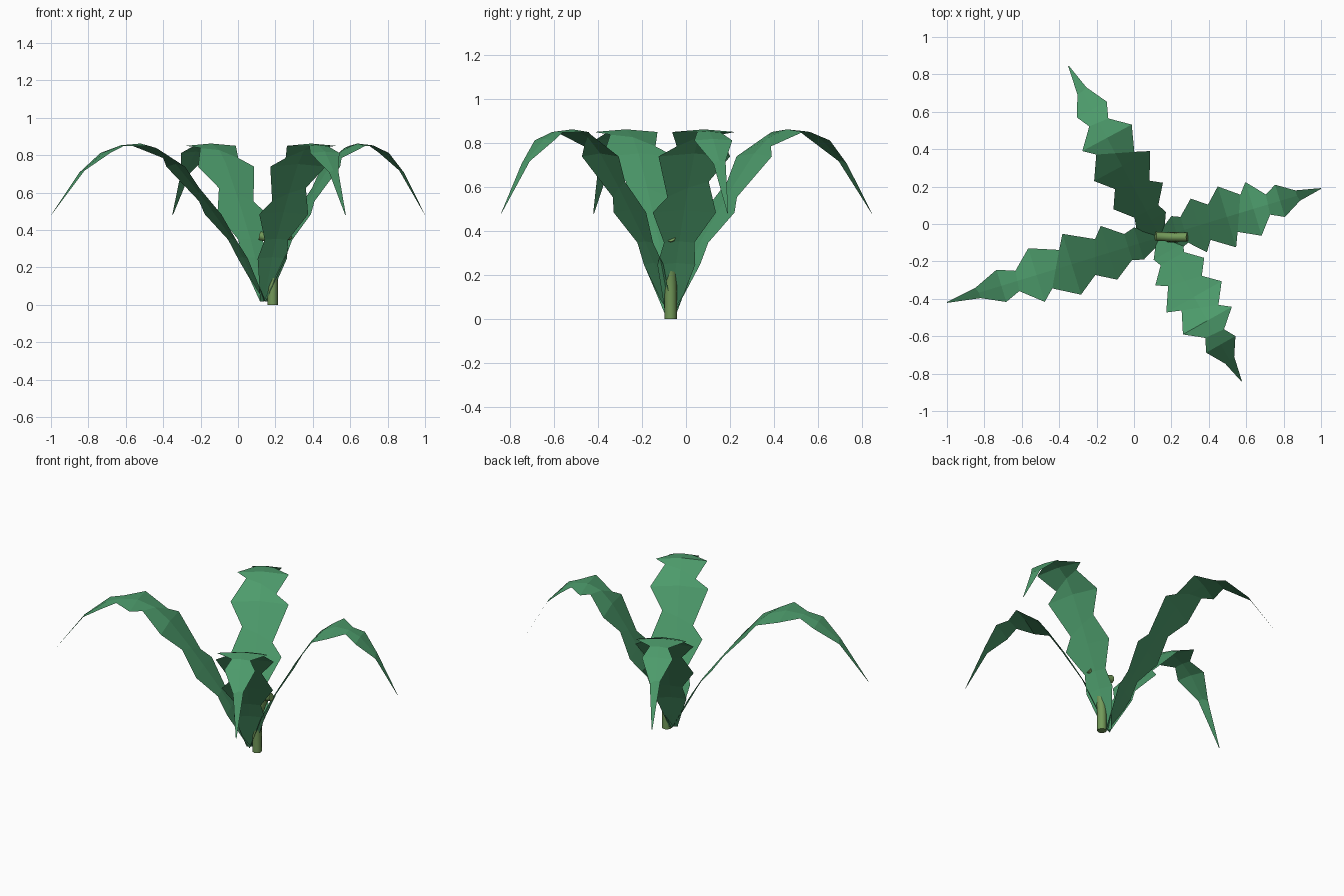
import bpy, math
from mathutils import Vector

if "Cube" in bpy.data.objects:
    bpy.data.objects.remove(bpy.data.objects["Cube"])


def material(name, rgb):
    m = bpy.data.materials.new(name)
    m.diffuse_color = (*rgb, 1)
    m.use_nodes = True
    m.node_tree.nodes["Principled BSDF"].inputs["Base Color"].default_value = m.diffuse_color
    return m


leaf_green = material("leaf green", (0.074, 0.33, 0.148))
stem_green = material("stem olive green", (0.17, 0.32, 0.10))

# Arch of a leaf: share of its reach, height
ARCH = [(0, .02), (.06, .16), (.123, .31), (.21, .45), (.3, .59), (.386, .72), (.474, .82),
        (.56, .86), (.605, .866), (.69, .85), (.78, .80), (.868, .70), (1, .48)]

# Jagged outline: position of left edge, midrib, right edge, half width
OUTLINE = [(0, 0, 0, .025), (.04, .04, .04, .05), (.10, .10, .10, .09), (.15, .15, .15, .072),
           (.24, .24, .24, .15), (.328, .305, .282, .092), (.415, .415, .415, .17),
           (.53, .49, .45, .093), (.58, .58, .58, .15), (.675, .67, .665, .055),
           (.745, .745, .745, .09), (.85, .85, .86, .03), (1, 1, 1, .002)]


def height(t):
    for (a, za), (b, zb) in zip(ARCH, ARCH[1:]):
        if t <= b:
            return za + (zb - za) * (t - a) / (b - a)
    return ARCH[-1][1]


def leaf(name, tip, base=(.14, -.07)):
    base, tip = Vector(base), Vector(tip)
    along = tip - base
    d = along.normalized()
    right = Vector((d.y, -d.x))
    verts, faces = [], []
    for tl, tm, tr, w in OUTLINE:
        for t, side in ((tl, -1), (tm, 0), (tr, 1)):
            p = base + along * t + right * side * w
            droop = .08 * w * abs(side)
            verts.append((p.x, p.y, height(t) - droop))
    for i in range(len(OUTLINE) - 1):
        for j in range(2):
            a = i * 3 + j
            faces.append((a, a + 1, a + 4, a + 3))
    me = bpy.data.meshes.new(name)
    me.from_pydata(verts, [], faces)
    me.materials.append(leaf_green)
    ob = bpy.data.objects.new(name, me)
    bpy.context.collection.objects.link(ob)
    # faces look upward
    me.flip_normals() if me.polygons[8].normal.z < 0 else None


def tube(name, points, radius):
    cu = bpy.data.curves.new(name, 'CURVE')
    cu.dimensions = '3D'
    cu.bevel_depth = radius
    cu.bevel_resolution = 2
    cu.use_fill_caps = True
    sp = cu.splines.new('POLY')
    sp.points.add(len(points) - 1)
    for p, co in zip(sp.points, points):
        p.co = (*co, 1)
    cu.materials.append(stem_green)
    ob = bpy.data.objects.new(name, cu)
    bpy.context.collection.objects.link(ob)


# Four arching leaves
leaf("left_leaf", (-1.0, -.42))
leaf("right_leaf", (1.0, .19))
leaf("back_leaf", (-.35, .845))
leaf("front_leaf", (.575, -.84))

# Stem and its short bent twig
tube("stem", [(.185, -.07, 0), (.185, -.07, .13), (.195, -.07, .25), (.235, -.07, .36)], .028)
tube("twig", [(.285, -.07, .375), (.2, -.07, .352), (.115, -.065, .37)], .024)
